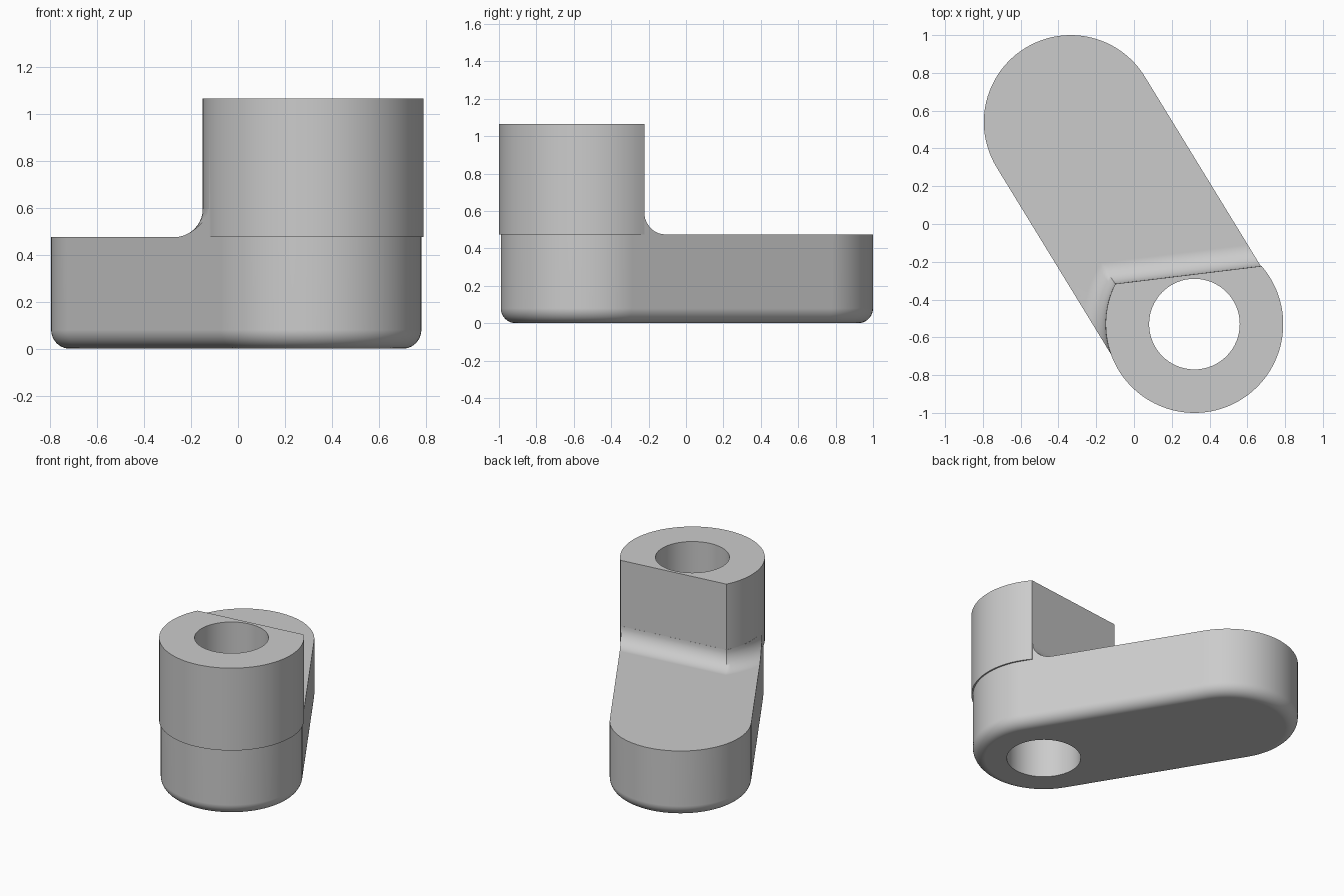
import bpy, bmesh, math
from mathutils import Vector

cube = bpy.data.objects.get("Cube")
if cube:
    bpy.data.objects.remove(cube, do_unlink=True)

FAR_END = Vector((-0.335, 0.54))
BOSS = Vector((0.32, -0.53))
ARM_R, BOSS_R, HOLE_R = 0.46, 0.47, 0.24
ARM_TOP, BOSS_TOP = 0.475, 1.065
FLAT_DIST, FLAT_ANGLE = 0.262, 1.692   # flat cut on the boss
FILLET, ROUND = 0.12, 0.08
STEPS = 10

grey = bpy.data.materials.new("plain_grey")
grey.use_nodes = True
colour = (0.6, 0.6, 0.6, 1)
grey.diffuse_color = colour
grey.node_tree.nodes["Principled BSDF"].inputs["Base Color"].default_value = colour


def arc(centre, radius, start, end, count):
    return [centre + radius * Vector((math.cos(a), math.sin(a)))
            for a in (start + (end - start) * i / count for i in range(count + 1))]


def arm_outline(inset):
    d = BOSS - FAR_END
    side = math.atan2(d.y, d.x) - math.pi / 2
    r = ARM_R - inset
    return (arc(BOSS, r, side, side + math.pi, 48)
            + arc(FAR_END, r, side + math.pi, side + 2 * math.pi, 48))


def boss_outline(offset):
    r = BOSS_R + offset
    half = math.acos((FLAT_DIST + offset) / r)
    return arc(BOSS, r, FLAT_ANGLE + half, FLAT_ANGLE + 2 * math.pi - half, 80)


def loft(name, sections):
    """Solid through a stack of (outline, height) sections."""
    bm = bmesh.new()
    rings = [[bm.verts.new((p.x, p.y, z)) for p in pts] for pts, z in sections]
    n = len(rings[0])
    for low, high in zip(rings, rings[1:]):
        for i in range(n):
            j = (i + 1) % n
            bm.faces.new((low[i], low[j], high[j], high[i]))
    bm.faces.new(rings[0][::-1])
    bm.faces.new(rings[-1])
    bmesh.ops.recalc_face_normals(bm, faces=bm.faces)
    mesh = bpy.data.meshes.new(name)
    bm.to_mesh(mesh)
    bm.free()
    mesh.materials.append(grey)
    obj = bpy.data.objects.new(name, mesh)
    bpy.context.collection.objects.link(obj)
    return obj


def combine(target, tool, operation):
    tool.hide_render = True
    mod = target.modifiers.new(operation.lower(), 'BOOLEAN')
    mod.operation, mod.object, mod.solver = operation, tool, 'EXACT'
    bpy.ops.object.select_all(action='DESELECT')
    bpy.context.view_layer.objects.active = target
    target.select_set(True)
    bpy.ops.object.modifier_apply(modifier=mod.name)
    bpy.data.objects.remove(tool, do_unlink=True)


quarter = [math.pi / 2 * i / STEPS for i in range(STEPS + 1)]

# Arm with a rounded bottom edge, left tall for trimming
link = loft("link_arm", [(arm_outline(ROUND * (1 - math.sin(a))), ROUND * (1 - math.cos(a)))
                         for a in quarter] + [(arm_outline(0), 0.9)])

# Trimming envelope: wide slab that sweeps up into the boss with a fillet
envelope = [(boss_outline(3), -0.5), (boss_outline(3), ARM_TOP)]
envelope += [(boss_outline(max(FILLET * (1 - math.sin(a)), 0.0005)),
              ARM_TOP + FILLET * (1 - math.cos(a))) for a in quarter]
combine(link, loft("fillet_envelope", envelope), 'INTERSECT')

# Upright boss with its flat back
boss = loft("boss", [(boss_outline(0), ARM_TOP), (boss_outline(0), BOSS_TOP)])
combine(link, boss, 'UNION')

# Through hole
circle = arc(BOSS, HOLE_R, 0, 2 * math.pi, 64)[:-1]
combine(link, loft("hole_cutter", [(circle, -0.2), (circle, 1.3)]), 'DIFFERENCE')

bpy.ops.object.shade_smooth_by_angle(angle=math.radians(30))
normals = link.modifiers.new("even_normals", 'WEIGHTED_NORMAL')
normals.keep_sharp = True
